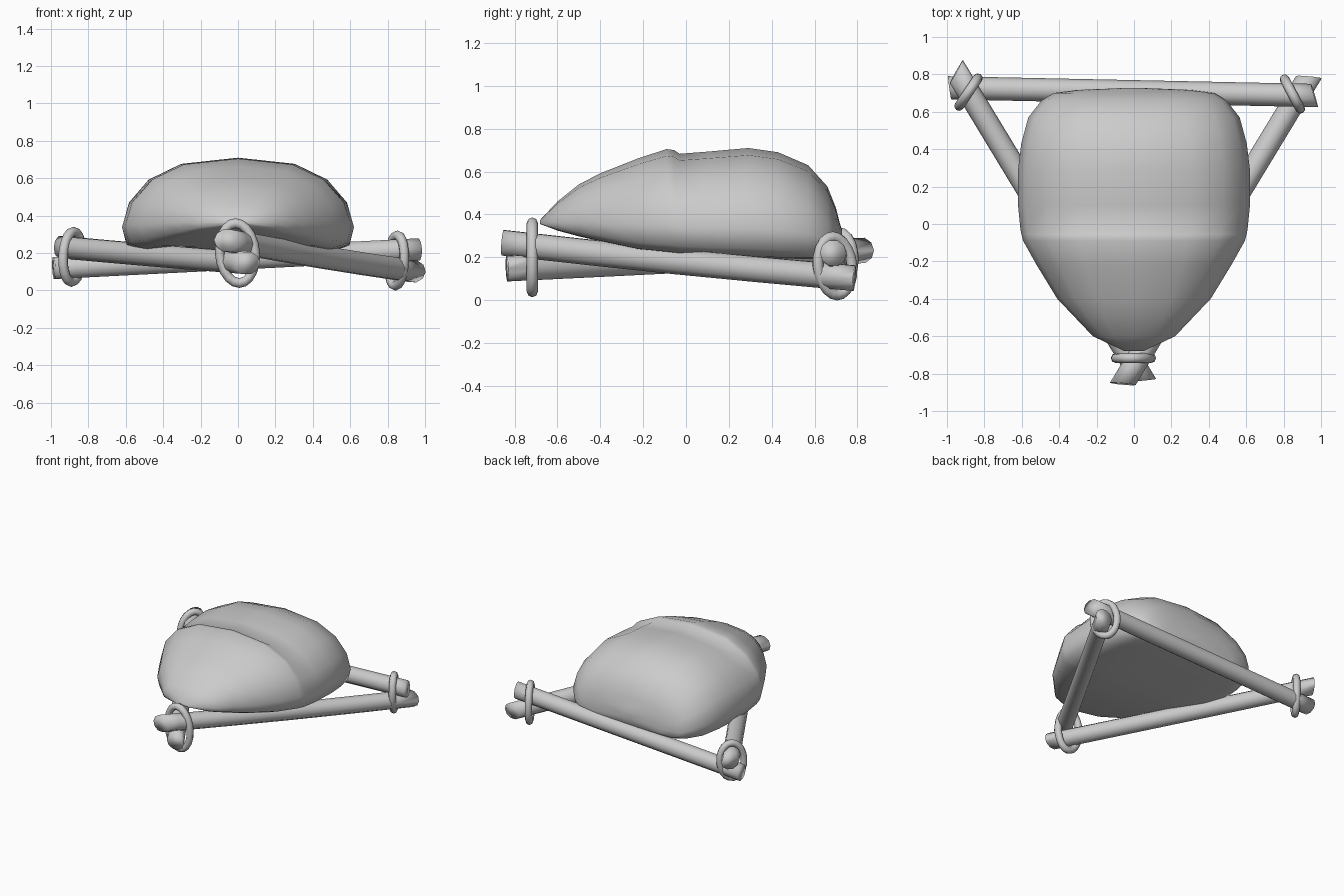
import bpy, bmesh, math
from mathutils import Vector

cube = bpy.data.objects.get("Cube")
if cube:
    bpy.data.objects.remove(cube, do_unlink=True)

grey = bpy.data.materials.new("plain grey")
grey.use_nodes = True
COLOUR = (0.6, 0.6, 0.6, 1)
grey.diffuse_color = COLOUR
grey.node_tree.nodes["Principled BSDF"].inputs["Base Color"].default_value = COLOUR


def finish(name, bm, angle):
    bmesh.ops.recalc_face_normals(bm, faces=bm.faces)
    mesh = bpy.data.meshes.new(name)
    bm.to_mesh(mesh)
    bm.free()
    mesh.materials.append(grey)
    obj = bpy.data.objects.new(name, mesh)
    bpy.context.collection.objects.link(obj)
    bpy.ops.object.select_all(action="DESELECT")
    obj.select_set(True)
    bpy.context.view_layer.objects.active = obj
    bpy.ops.object.shade_smooth_by_angle(angle=math.radians(angle))


def loft(bm, rings, closed=False):
    rows = [[bm.verts.new(p) for p in ring] for ring in rings]
    n = len(rows[0])
    pairs = list(zip(rows, rows[1:]))
    if closed:
        pairs.append((rows[-1], rows[0]))
    for a, b in pairs:
        for i in range(n):
            j = (i + 1) % n
            bm.faces.new((a[i], a[j], b[j], b[i]))
    if not closed:
        bm.faces.new(rows[0])
        bm.faces.new(rows[-1])


# Stuffed bag: one cross-section scaled along its length
half = [(0.49, 0.935), (0.77, 0.77), (0.94, 0.53),
        (1, 0.27), (0.96, 0.08), (0.8, 0.01), (0.4, 0)]
section = [(0, 1)] + half + [(0, 0)] + [(-x, z) for x, z in reversed(half)]
# y, half width, bottom, top
stations = [(-0.68, 0.05, 0.355, 0.375), (-0.6, 0.22, 0.325, 0.46),
            (-0.5, 0.315, 0.298, 0.54), (-0.4, 0.41, 0.275, 0.592),
            (-0.22, 0.52, 0.235, 0.663), (-0.09, 0.593, 0.222, 0.705),
            (-0.055, 0.602, 0.218, 0.7), (-0.03, 0.607, 0.215, 0.683),
            (0.1, 0.62, 0.208, 0.693), (0.29, 0.62, 0.2, 0.71),
            (0.43, 0.603, 0.195, 0.69), (0.57, 0.565, 0.192, 0.63),
            (0.66, 0.495, 0.195, 0.53), (0.7, 0.43, 0.205, 0.43),
            (0.717, 0.3, 0.225, 0.36), (0.727, 0.06, 0.27, 0.33)]
bm = bmesh.new()
loft(bm, [[(w * x, y, lo + (hi - lo) * z) for x, z in section]
          for y, w, lo, hi in stations])
finish("bag", bm, 60)


# Frame poles: slightly bowed, with roughly cut, slanted ends
def pole(name, start, end, slant_start, slant_end, sag, radius=0.062, sides=10):
    a, b = Vector(start), Vector(end)
    axis = (b - a).normalized()
    side = axis.cross(Vector((0, 0, 1))).normalized()
    up = side.cross(axis)
    rings = []
    for t, slant in ((0, slant_start), (0.06, 0), (0.27, 0), (0.5, 0),
                     (0.73, 0), (0.94, 0), (1, slant_end)):
        centre = a.lerp(b, t) - Vector((0, 0, sag * math.sin(math.pi * t)))
        ring = []
        for i in range(sides):
            c = math.cos(math.tau * i / sides)
            s = math.sin(math.tau * i / sides)
            ring.append(centre + radius * (c * side + s * up) + axis * slant * c)
        rings.append(ring)
    bm = bmesh.new()
    loft(bm, rings)
    finish(name, bm, 110)


pole("back_pole", (-0.985, 0.728, 0.12), (0.965, 0.687, 0.22), 0.01, 0.02, 0)
pole("left_pole", (-0.06, -0.855, 0.268), (0.935, 0.785, 0.103), 0.03, 0.03, 0.006)
pole("right_pole", (0.05, -0.835, 0.147), (-0.95, 0.815, 0.232), -0.03, 0.035, 0.002)


# Oval lashings round the three corners
def lashing(name, centre, yaw, wide, tall, lean, tube=0.026):
    centre = Vector(centre)
    across = Vector((math.cos(yaw), math.sin(yaw), 0))
    normal = Vector((-math.sin(yaw), math.cos(yaw), 0))
    rings = []
    for i in range(20):
        t = math.tau * i / 20
        out = across * math.cos(t) + Vector((0, 0, math.sin(t)))
        mid = centre + across * (wide * math.cos(t) + lean * math.sin(t))
        mid.z += tall * math.sin(t)
        rings.append([mid + tube * (out * math.cos(u) + normal * math.sin(u))
                      for u in [math.tau * k / 8 for k in range(8)]])
    bm = bmesh.new()
    loft(bm, rings, closed=True)
    finish(name, bm, 60)


lashing("front_lashing", (-0.003, -0.717, 0.2), 0, 0.095, 0.16, -0.01)
lashing("left_lashing", (0.847, 0.695, 0.16), math.radians(-62), 0.09, 0.135, 0.012)
lashing("right_lashing", (-0.885, 0.705, 0.18), math.radians(56), 0.09, 0.135, 0.01)
